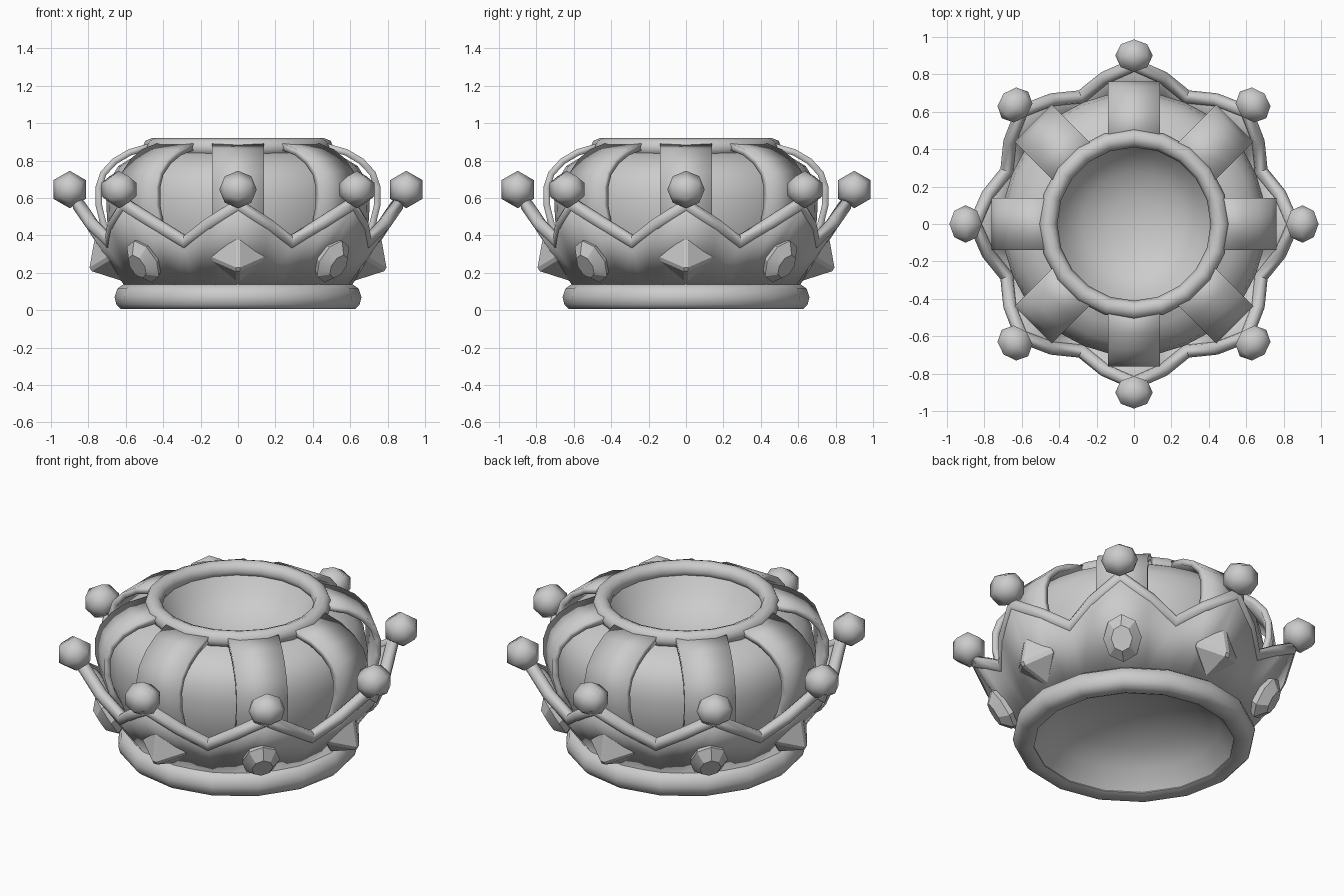
import bpy, bmesh, math
from mathutils import Vector, Matrix

if "Cube" in bpy.data.objects:
    bpy.data.objects.remove(bpy.data.objects["Cube"])

grey = bpy.data.materials.new("plain_grey")
grey.diffuse_color = (0.6, 0.6, 0.6, 1)
grey.use_nodes = True
grey.node_tree.nodes["Principled BSDF"].inputs["Base Color"].default_value = grey.diffuse_color
TILT = math.radians(31)          # outward lean of the band
N = 32                           # points around the zigzag
STEP = math.tau / N


def finish(name, bm, angle=40):
    bmesh.ops.recalc_face_normals(bm, faces=bm.faces)
    me = bpy.data.meshes.new(name)
    bm.to_mesh(me)
    bm.free()
    me.materials.append(grey)
    ob = bpy.data.objects.new(name, me)
    bpy.context.collection.objects.link(ob)
    bpy.ops.object.select_all(action='DESELECT')
    ob.select_set(True)
    bpy.context.view_layer.objects.active = ob
    bpy.ops.object.shade_smooth_by_angle(angle=math.radians(angle))
    return ob


def lathe(name, profile, closed=False, angle=60, n=16):
    """Revolve (radius, height) points around z."""
    bm = bmesh.new()
    vs = [bm.verts.new((r, 0, z)) for r, z in profile]
    pairs = list(zip(vs, vs[1:] + vs[:1])) if closed else list(zip(vs, vs[1:]))
    es = [bm.edges.new(p) for p in pairs]
    bmesh.ops.spin(bm, geom=vs + es, axis=(0, 0, 1), cent=(0, 0, 0),
                   angle=math.tau, steps=n, use_duplicate=False)
    bmesh.ops.remove_doubles(bm, verts=bm.verts, dist=1e-4)
    return finish(name, bm, angle)


def polar(r, a, z):
    return Vector((r * math.cos(a), r * math.sin(a), z))


def placed(r, a, z, tilt):
    """Frame whose local x points outward, leaning down by tilt."""
    return (Matrix.Translation(polar(r, a, z)) @ Matrix.Rotation(a, 4, 'Z')
            @ Matrix.Rotation(tilt, 4, 'Y'))


# Rounded foot ring and top ring
lathe("base_ring", [(.545, .015), (.57, .005), (.625, .005), (.65, .03), (.66, .07),
                    (.645, .115), (.61, .14), (.56, .14), (.55, .08)], True)
lathe("top_ring", [(.46 + .05 * math.cos(i * math.tau / 8),
                    .87 + .05 * math.sin(i * math.tau / 8)) for i in range(8)], True, n=20)

# Puffed cushion, the shallow bowl in its top and the domed lining below
lathe("cushion", [(.45, .85), (.55, .825), (.64, .77), (.69, .69), (.705, .6),
                  (.7, .48), (.67, .36), (.62, .25), (.57, .14)], angle=80, n=32)
lathe("bowl", [(.43, .86), (.37, .765), (.28, .69), (.15, .64), (0, .625)], angle=80, n=20)
lathe("lining", [(.545, .02), (.47, .12), (.36, .19), (.19, .245), (0, .26)], angle=80)

# Flared band with eight points, its outside flush with the rim
RIM = [(.85, .56), (.797, .46), (.735, .36), (.797, .46)]   # tip, slope, valley, slope
bm = bmesh.new()
low, top, rim_path = [], [], []
for k in range(N):
    a = k * STEP
    r, z = RIM[k % 4]
    rim_path.append(polar(r, a, z))
    low.append(bm.verts.new(polar(.6 if k % 2 == 0 else .593, a, .12)))
    top.append(bm.verts.new(polar(r + .031, a, z - .012)))
for k in range(N):
    j = (k + 1) % N
    bm.faces.new((low[k], low[j], top[j], top[k]))
band = finish("band", bm)
band.modifiers.new("thickness", 'SOLIDIFY').thickness = .06

# Zigzag rim tube: an octagonal section mitred at every corner
bm = bmesh.new()
rings = []
for k, p in enumerate(rim_path):
    d0 = (p - rim_path[k - 1]).normalized()
    d1 = (rim_path[(k + 1) % N] - p).normalized()
    mitre = (d0 + d1).normalized()
    out = placed(0, k * STEP, 0, TILT) @ Vector((1, 0, 0))
    out = (out - mitre * out.dot(mitre)).normalized()
    side = mitre.cross(out)
    stretch = 1 / max(.5, mitre.dot(d1))
    rings.append([bm.verts.new(p + .036 * (out * math.cos(t) + side * stretch * math.sin(t)))
                  for t in (i * math.tau / 8 for i in range(8))])
for k in range(N):
    a, b = rings[k], rings[(k + 1) % N]
    for i in range(8):
        bm.faces.new((a[i], a[(i + 1) % 8], b[(i + 1) % 8], b[i]))
finish("zigzag_rim", bm, 50)

# Curved strap outline, from the band up to the top ring
strap = [(.68, .34), (.735, .45), (.762, .56), (.762, .66), (.735, .74),
         (.67, .81), (.585, .86), (.455, .897)]

for k in range(8):
    a = k * math.tau / 8

    # Ball on each point, its axis running sideways
    bm = bmesh.new()
    bmesh.ops.create_uvsphere(bm, u_segments=6, v_segments=4, radius=.1,
                              matrix=placed(.9, a, .645, 0) @ Matrix.Rotation(math.pi / 2, 4, 'X'))
    finish("point_ball", bm, 62)

    # Strap over the cushion
    bm = bmesh.new()
    spin = Matrix.Rotation(a, 4, 'Z')
    rows = [[bm.verts.new(spin @ Vector((r, y, z))) for y in (-.14, .14)] for r, z in strap]
    for p, q in zip(rows, rows[1:]):
        bm.faces.new((p[0], p[1], q[1], q[0]))
    ob = finish("strap", bm, 40)
    # The face normals must point outward for the thickness to go inward
    if ob.data.polygons[2].normal.dot(polar(1, a, 0)) < 0:
        ob.data.flip_normals()
    ob.modifiers.new("thickness", 'SOLIDIFY').thickness = .035

    # Gem: blunted diamond on the even points, cut oval on the odd ones
    bm = bmesh.new()
    if k % 2 == 0:
        pts = [(.14, 0, 0), (-.1, 0, 0), (0, .165, 0), (0, -.165, 0), (0, 0, .16), (0, 0, -.16)]
        for p in pts:
            bm.verts.new(p)
        bmesh.ops.convex_hull(bm, input=bm.verts)
        bmesh.ops.bevel(bm, geom=list(bm.edges), offset=.014, segments=1, affect='EDGES')
    else:
        for x, s in ((-.06, .6), (.04, 1), (.09, .55)):
            for i in range(8):
                t = i * math.tau / 8
                bm.verts.new((x, .105 * s * math.cos(t), .13 * s * math.sin(t)))
        bmesh.ops.convex_hull(bm, input=bm.verts)
        bmesh.ops.dissolve_limit(bm, angle_limit=.02, verts=bm.verts, edges=bm.edges)
    bm.transform(placed(.685, a, .28, TILT))
    finish("gem", bm, 30)
